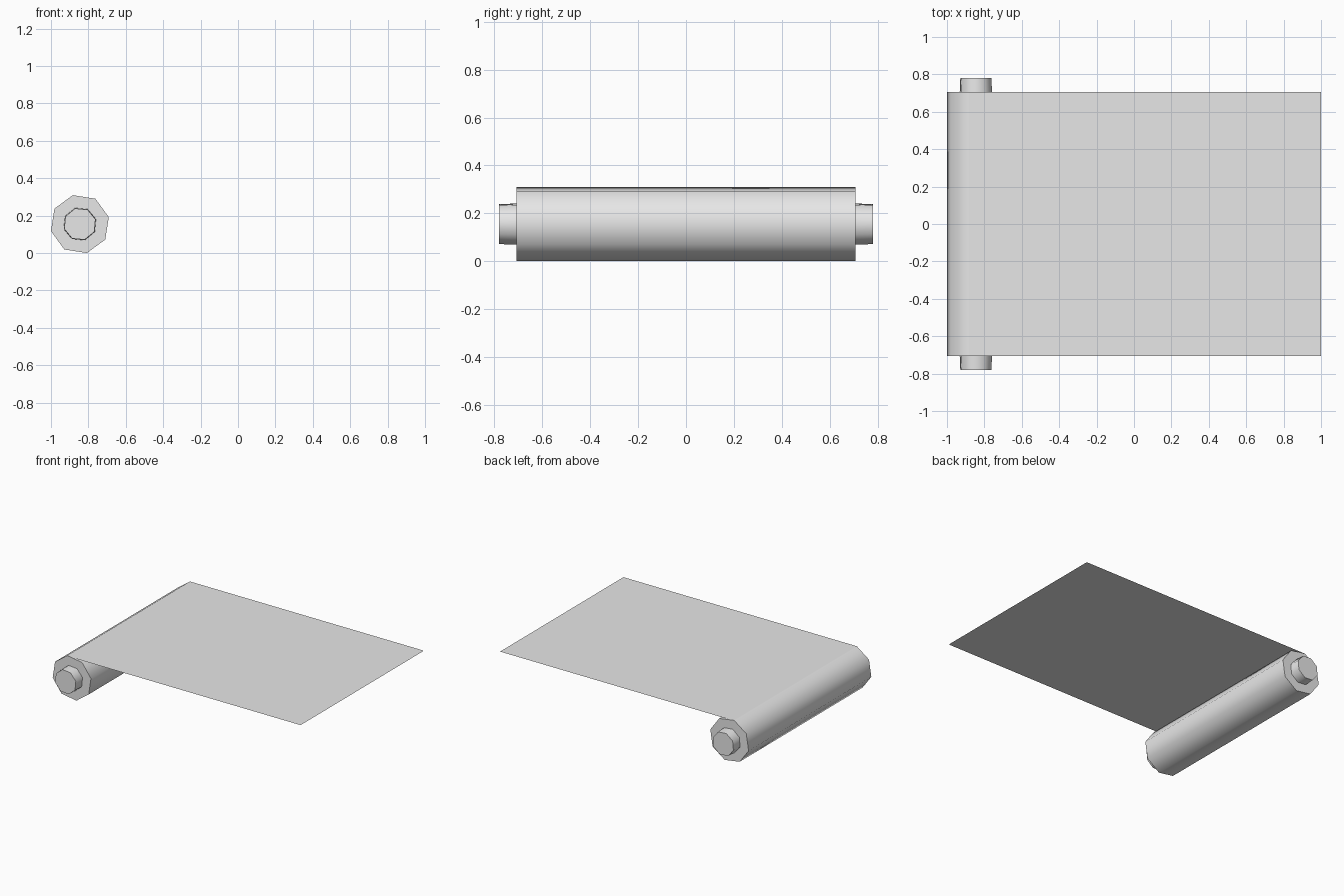
import bpy, bmesh, math

if "Cube" in bpy.data.objects:
    bpy.data.objects.remove(bpy.data.objects["Cube"])

CX, CZ = -0.8455, 0.155      # roll axis
HALF = 0.707                 # half width of the sheet and roll

grey = bpy.data.materials.new("light_grey")
grey.diffuse_color = (0.8, 0.8, 0.8, 1)
grey.use_nodes = True
grey.node_tree.nodes["Principled BSDF"].inputs["Base Color"].default_value = grey.diffuse_color


def add_object(name, bm):
    mesh = bpy.data.meshes.new(name)
    bm.to_mesh(mesh)
    bm.free()
    mesh.materials.append(grey)
    obj = bpy.data.objects.new(name, mesh)
    bpy.context.collection.objects.link(obj)
    return obj


def octagon_bar(name, y0, r0, y1, r1, turn):
    """Eight-sided bar along y, smooth round the side with sharp end caps."""
    bm = bmesh.new()
    rings = []
    for y, r in ((y0, r0), (y1, r1)):
        angles = [math.radians(turn + 45 * i) for i in range(8)]
        rings.append([bm.verts.new((CX + r * math.cos(a), y, CZ + r * math.sin(a)))
                      for a in angles])
    for i in range(8):
        j = (i + 1) % 8
        bm.faces.new((rings[0][i], rings[0][j], rings[1][j], rings[1][i]))
    for ring in rings:
        bm.faces.new(ring)
    bmesh.ops.recalc_face_normals(bm, faces=bm.faces)
    obj = add_object(name, bm)
    bpy.ops.object.select_all(action='DESELECT')
    obj.select_set(True)
    bpy.context.view_layer.objects.active = obj
    bpy.ops.object.shade_smooth_by_angle(angle=math.radians(50))


# rolled-up part and the rod ends poking out of it
octagon_bar("paper_roll", -HALF, 0.159, HALF, 0.159, 13.6)
for name, s in (("rod_end_front", -1), ("rod_end_back", 1)):
    octagon_bar(name, s * (HALF - 0.02), 0.091, s * 0.78, 0.087, 17)

# unrolled sheet: top and underside leaving the top corner of the roll
bm = bmesh.new()
top_z = CZ + 0.159 * math.sin(math.radians(103.6))
start_x = CX + 0.159 * math.cos(math.radians(103.6))
for z, flip in ((top_z, False), (top_z - 0.004, True)):
    corners = [(start_x, -HALF), (1, -HALF), (1, HALF), (start_x, HALF)]
    if flip:
        corners.reverse()
    bm.faces.new([bm.verts.new((x, y, z)) for x, y in corners])
add_object("paper_sheet", bm)
